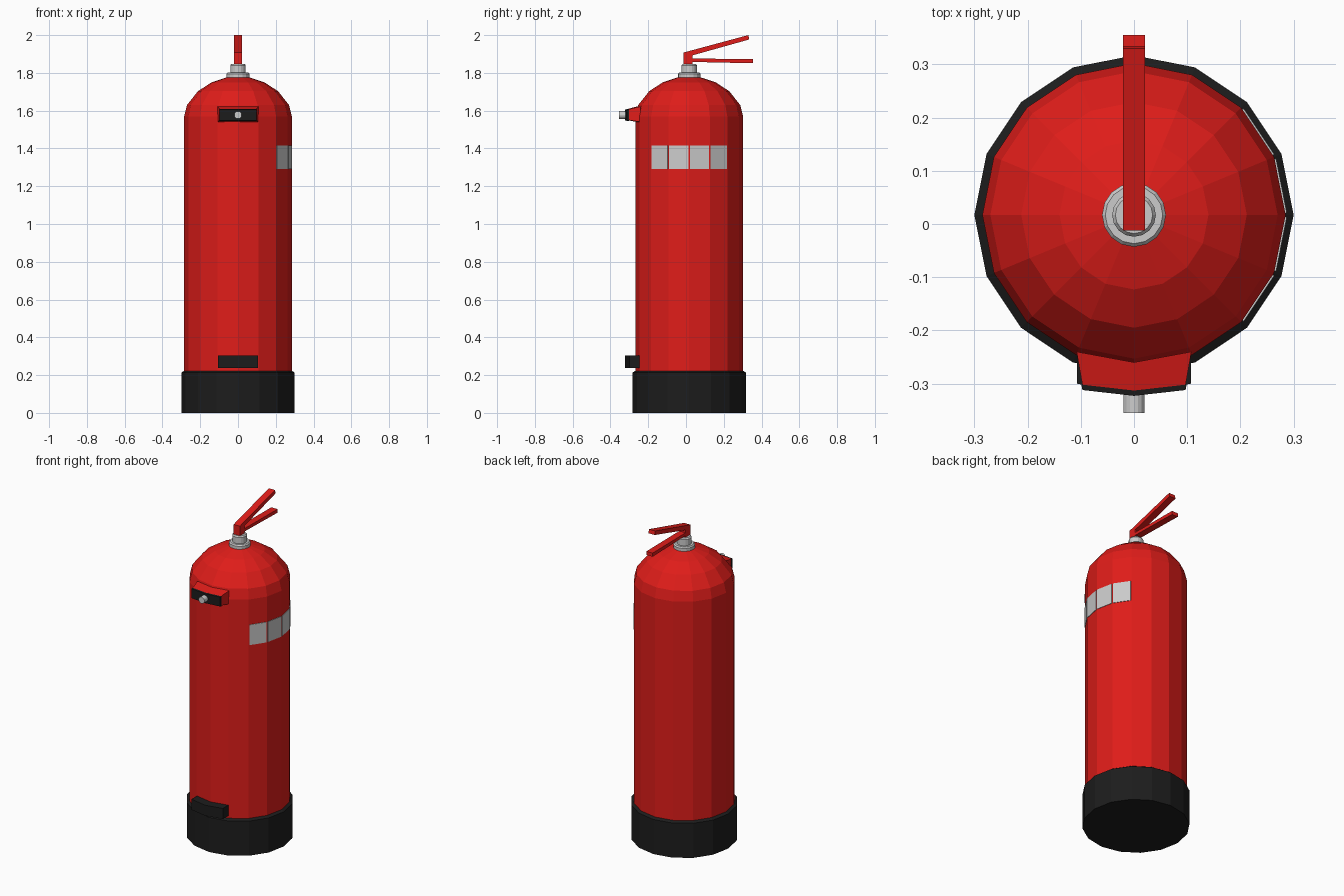
import bpy, bmesh
from math import cos, sin, pi
from mathutils import Vector, Matrix

if "Cube" in bpy.data.objects:
    bpy.data.objects.remove(bpy.data.objects["Cube"])

CY = 0.017   # y of the cylinder axis
SIDES = 16


def material(name, rgb):
    m = bpy.data.materials.new(name)
    m.diffuse_color = (*rgb, 1)
    m.use_nodes = True
    m.node_tree.nodes["Principled BSDF"].inputs["Base Color"].default_value = m.diffuse_color
    return m


RED = material("red_paint", (0.74, 0.012, 0.01))
BLACK = material("black_rubber", (0.012, 0.012, 0.012))


def finish(name, bm, mat=None):
    bmesh.ops.recalc_face_normals(bm, faces=bm.faces)
    me = bpy.data.meshes.new(name)
    bm.to_mesh(me)
    bm.free()
    ob = bpy.data.objects.new(name, me)
    bpy.context.collection.objects.link(ob)
    if mat:
        me.materials.append(mat)
    return ob


def bridge(bm, rings):
    """Skin closed rings of points and cap both ends."""
    vs = [[bm.verts.new(p) for p in r] for r in rings]
    n = len(vs[0])
    for a, b in zip(vs, vs[1:]):
        for i in range(n):
            j = (i + 1) % n
            bm.faces.new((a[i], a[j], b[j], b[i]))
    bm.faces.new(vs[0])
    bm.faces.new(vs[-1])


def lathe(name, profile, mat=None, matrix=None):
    bm = bmesh.new()
    bridge(bm, [[(r * cos(2 * pi * i / SIDES), r * sin(2 * pi * i / SIDES), z)
                 for i in range(SIDES)] for r, z in profile])
    bm.transform(matrix or Matrix.Translation((0, CY, 0)))
    return finish(name, bm, mat)


def arched_block(name, back, front, mat):
    """Block bowed in plan; each end = (half width, side y, middle y, z low, z high)."""
    def ring(w, ys, ym, z0, z1):
        return [(-w, ys, z0), (0, ym, z0), (w, ys, z0),
                (w, ys, z1), (0, ym, z1), (-w, ys, z1)]
    bm = bmesh.new()
    bridge(bm, [ring(*back), ring(*front)])
    return finish(name, bm, mat)


# Tank with domed shoulder, and rubber foot
lathe("tank", [(0.285, 0.2), (0.285, 1.57), (0.27, 1.63), (0.212, 1.703),
               (0.14, 1.75), (0.055, 1.778)], RED)
lathe("foot", [(0.3, 0), (0.3, 0.213), (0.285, 0.223)], BLACK)

# Neck flange and valve
lathe("neck_flange", [(0.06, 1.765), (0.06, 1.795), (0.054, 1.802)])
lathe("valve", [(0.041, 1.795), (0.041, 1.84), (0.035, 1.848)])

# Handle: carrying grip and squeeze lever as one side profile
side = [(-0.012, 1.84), (-0.012, 1.908), (0.33, 2.0), (0.335, 1.977),
        (0.035, 1.893), (0.035, 1.876), (0.355, 1.873), (0.355, 1.851),
        (0.035, 1.858), (0.035, 1.84)]
bm = bmesh.new()
bridge(bm, [[(x, y, z) for y, z in side] for x in (-0.021, 0.021)])
finish("handle_levers", bm, RED)

# Nozzle housing, its black face and outlet
arched_block("nozzle_housing", (0.108, -0.24, -0.26, 1.54, 1.622),
             (0.097, -0.302, -0.313, 1.55, 1.608), RED)
arched_block("nozzle_face", (0.099, -0.301, -0.312, 1.546, 1.608),
             (0.097, -0.312, -0.323, 1.548, 1.606), BLACK)
lathe("nozzle_outlet", [(0.02, 0), (0.02, 0.045)],
      matrix=Matrix.Translation((0, -0.31, 1.577)) @ Matrix.Rotation(pi / 2, 4, 'X'))

# Lower hose clip
arched_block("hose_clip", (0.107, -0.24, -0.26, 0.238, 0.303),
             (0.107, -0.3, -0.322, 0.238, 0.303), BLACK)

# Label: one panel on each of four tank facets, with narrow gaps
bm = bmesh.new()
for k in range(-2, 2):
    a, b = (Vector((0.285 * cos(t), 0.285 * sin(t) + CY, 0))
            for t in (2 * pi * k / SIDES, 2 * pi * (k + 1) / SIDES))
    mid = 2 * pi * (k + 0.5) / SIDES
    out = Vector((cos(mid), sin(mid), 0)) * 0.003
    p, q = a.lerp(b, 0.035), a.lerp(b, 0.965)
    bridge(bm, [[v + o + Vector((0, 0, z)) for v, o in
                 ((p, -out), (q, -out), (q, out), (p, out))] for z in (1.29, 1.415)])
finish("label_panels", bm)
